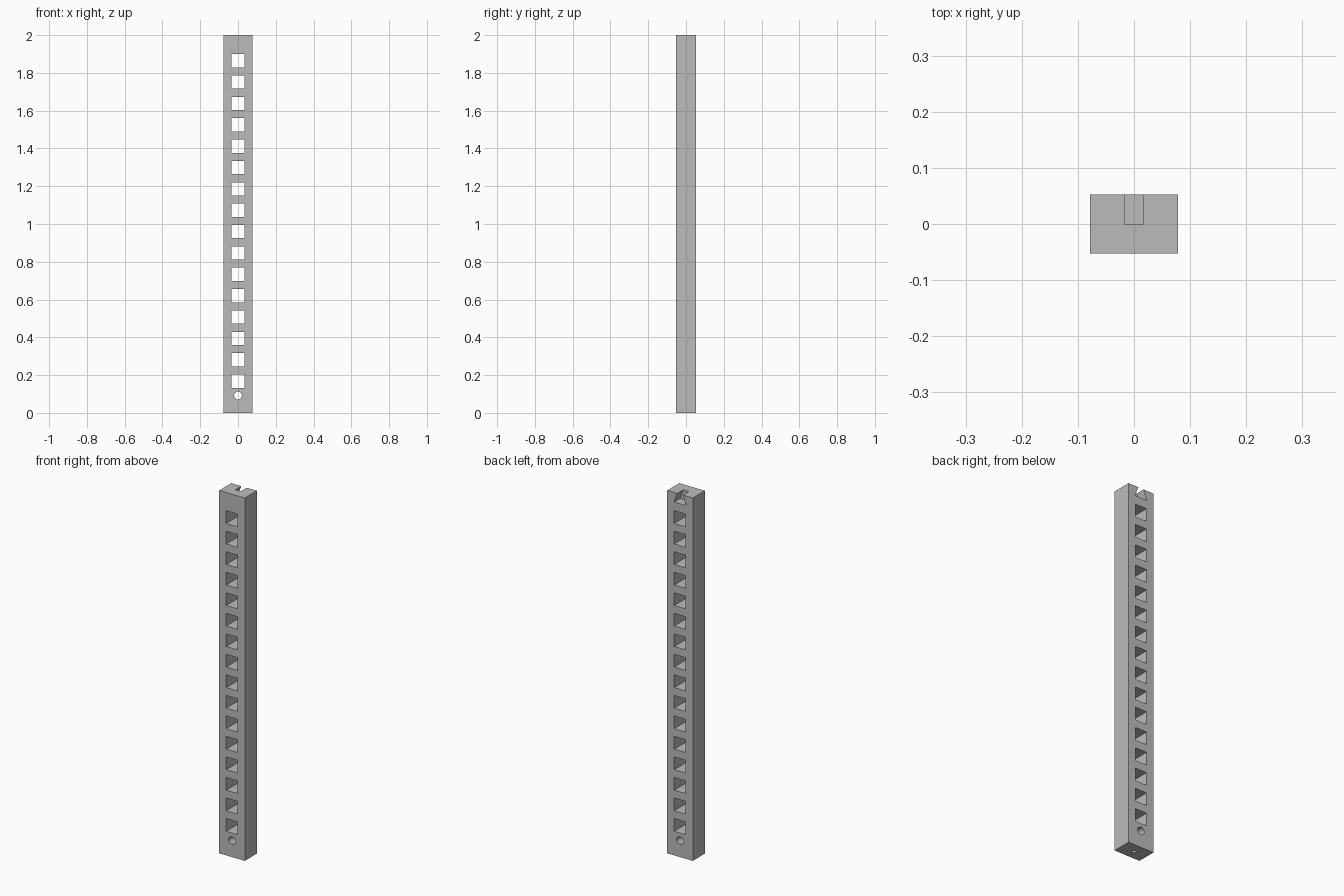
import bpy, bmesh
from mathutils import Matrix

W, D, H = 0.156, 0.105, 2.0      # beam size
HOLES, FIRST, STEP, HOLE = 16, 0.168, 0.1131, 0.07

if "Cube" in bpy.data.objects:
    bpy.data.objects.remove(bpy.data.objects["Cube"], do_unlink=True)

grey = bpy.data.materials.new("plain grey")
grey.use_nodes = True
grey.diffuse_color = (0.5, 0.5, 0.5, 1)
bsdf = next(n for n in grey.node_tree.nodes if n.type == 'BSDF_PRINCIPLED')
bsdf.inputs["Base Color"].default_value = grey.diffuse_color


def add_box(bm, size, center):
    bmesh.ops.create_cube(bm, size=1, matrix=Matrix.Translation(center) @ Matrix.Diagonal((*size, 1)))


def add_cylinder(bm, radius, depth, center, rotation=Matrix(), sides=24):
    bmesh.ops.create_cone(bm, cap_ends=True, segments=sides, radius1=radius, radius2=radius,
                          depth=depth, matrix=Matrix.Translation(center) @ rotation)


def finish(bm, name):
    bmesh.ops.recalc_face_normals(bm, faces=bm.faces)
    mesh = bpy.data.meshes.new(name)
    bm.to_mesh(mesh)
    bm.free()
    mesh.materials.append(grey)
    obj = bpy.data.objects.new(name, mesh)
    bpy.context.collection.objects.link(obj)
    return obj


# Beam
bm = bmesh.new()
add_box(bm, (W, D, H), (0, 0, H / 2))
beam = finish(bm, "beam")

# Row of square through holes
bm = bmesh.new()
for i in range(HOLES):
    add_box(bm, (HOLE, D * 2, HOLE), (0, 0, FIRST + i * STEP))
cutters = [finish(bm, "square_holes")]

# Dovetail notch in the back half of the top end, flaring downwards
bm = bmesh.new()
top, floor, narrow, wide = H, H - 0.053, 0.017, 0.037
over = 0.02
tip = narrow - (wide - narrow) * over / (top - floor)
profile = [(-wide, floor), (wide, floor), (tip, top + over), (-tip, top + over)]
face = bm.faces.new([bm.verts.new((x, 0, z)) for x, z in profile])
new = bmesh.ops.extrude_face_region(bm, geom=[face])["geom"]
bmesh.ops.translate(bm, vec=(0, D, 0), verts=[v for v in new if isinstance(v, bmesh.types.BMVert)])
cutters.append(finish(bm, "dovetail_notch"))

# Round cross hole near the foot
bm = bmesh.new()
add_cylinder(bm, 0.021, D * 2, (0, 0, 0.092), Matrix.Rotation(1.5707963, 4, 'X'))
cutters.append(finish(bm, "round_hole"))

# Small hole up from the bottom into the cross hole
bm = bmesh.new()
add_cylinder(bm, 0.01, 0.14, (0, 0, 0.022), sides=16)
cutters.append(finish(bm, "foot_hole"))

# Cut the beam, then drop the cutters
bpy.context.view_layer.objects.active = beam
for cutter in cutters:
    mod = beam.modifiers.new(cutter.name, 'BOOLEAN')
    mod.operation = 'DIFFERENCE'
    mod.solver = 'EXACT'
    mod.object = cutter
    bpy.ops.object.modifier_apply(modifier=mod.name)
    bpy.data.objects.remove(cutter, do_unlink=True)

for o in bpy.context.selected_objects:
    o.select_set(False)
beam.select_set(True)
bpy.ops.object.shade_smooth_by_angle(angle=0.5)
